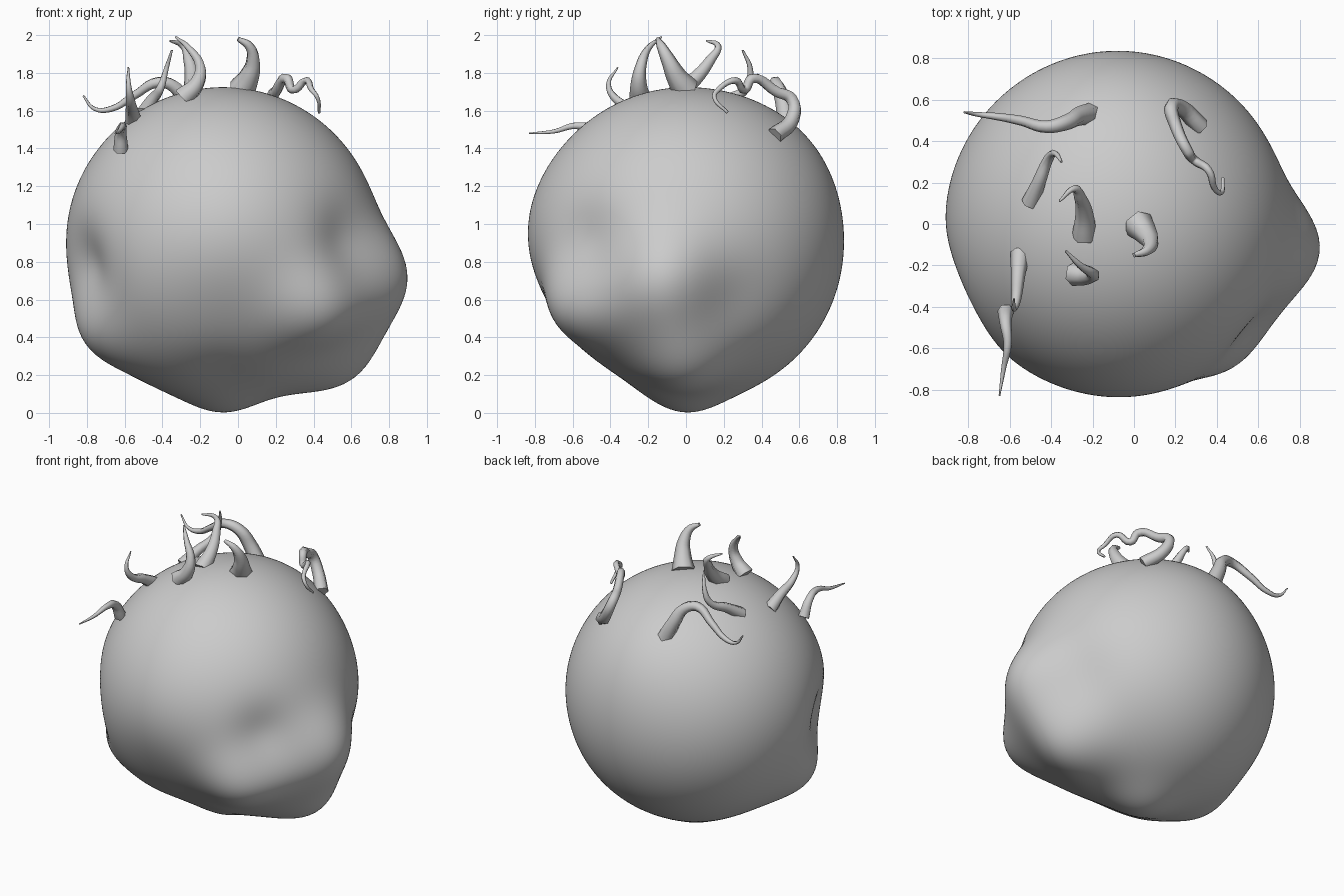
import bpy, bmesh, math
from mathutils import Vector

CENTRE = Vector((-0.08, 0, 0.89))
RADIUS = 0.833

# Lumps and dents on the body: (direction, height, angular width)
LUMPS = [
    ((0.97, -0.13, -0.19), 0.155, 0.29),   # right corner
    ((0.57, -0.69, -0.39), 0.115, 0.28),   # front right corner
    ((0.70, -0.02, -0.69), 0.15, 0.31),    # lower right corner
    ((0.80, -0.44, -0.36), 0.065, 0.27),   # fill between right and front corners
    ((0.86, -0.08, -0.46), 0.03, 0.22),    # fill between right and lower corners
    ((0.66, -0.54, 0.02), -0.045, 0.24),   # fold above the right side
    ((-0.78, -0.27, -0.55), 0.09, 0.30),   # left front lump
    ((0, 0, -1), 0.057, 0.25),             # bottom nub
    ((0.05, -0.83, 0.13), 0.015, 0.45),    # front belly
    ((0, 0.70, 0.60), 0.025, 0.5),         # back of the crown
    ((-0.80, -0.37, -0.14), -0.09, 0.27),  # dent over the left lump
    ((0.02, -0.80, -0.45), -0.045, 0.45),  # front dent
    ((0, -0.50, -0.85), -0.045, 0.32),     # underside dent
    ((0.78, 0.32, -0.28), -0.015, 0.25),   # flat behind the right corner
]


def make_body():
    bm = bmesh.new()
    bmesh.ops.create_icosphere(bm, subdivisions=6, radius=1)
    lumps = [(Vector(d).normalized(), h, w) for d, h, w in LUMPS]
    for v in bm.verts:
        n = v.co.normalized()
        r = RADIUS + sum(h * math.exp(-(n.angle(d) / w) ** 2) for d, h, w in lumps)
        v.co = CENTRE + n * r
    for f in bm.faces:
        f.smooth = True
    me = bpy.data.meshes.new("body")
    bm.to_mesh(me)
    bm.free()
    bpy.context.collection.objects.link(bpy.data.objects.new("body", me))


def make_tendril(name, base, tip, points):
    """Tapered tube through the points, with a flat cut root."""
    cu = bpy.data.curves.new(name, 'CURVE')
    cu.dimensions = '3D'
    cu.bevel_depth = 1.0
    cu.bevel_resolution = 1
    cu.resolution_u = 5
    cu.use_fill_caps = True
    sp = cu.splines.new('BEZIER')
    sp.bezier_points.add(len(points) - 1)
    last = len(points) - 1
    for i, (bp, p) in enumerate(zip(sp.bezier_points, points)):
        bp.co = p
        bp.handle_left_type = bp.handle_right_type = 'AUTO'
        bp.radius = base + (tip - base) * (i / last) ** 0.85
    ob = bpy.data.objects.new(name, cu)
    bpy.context.collection.objects.link(ob)
    bpy.ops.object.select_all(action='DESELECT')
    ob.select_set(True)
    bpy.context.view_layer.objects.active = ob
    bpy.ops.object.convert(target='MESH')
    bpy.ops.object.shade_smooth_by_angle(angle=math.radians(65))


make_body()

# Tendrils on the crown
make_tendril("tendril_front_left", 0.048, 0.004,
             [(-.55, -.14, 1.53), (-.56, -.25, 1.60), (-.57, -.37, 1.66), (-.58, -.41, 1.74), (-.58, -.36, 1.83)])
make_tendril("tendril_far_front", 0.04, 0.004,
             [(-.62, -.42, 1.39), (-.62, -.48, 1.49), (-.61, -.58, 1.52), (-.63, -.70, 1.49), (-.65, -.83, 1.48)])
make_tendril("tendril_left", 0.045, 0.006,
             [(-.50, .10, 1.58), (-.46, .20, 1.65), (-.41, .32, 1.72), (-.38, .34, 1.82), (-.35, .30, 1.92)])
make_tendril("tendril_top_left", 0.06, 0.006,
             [(-.24, -.06, 1.68), (-.24, .05, 1.77), (-.26, .13, 1.87), (-.29, .17, 1.94), (-.36, .11, 1.97)])
make_tendril("tendril_top_front", 0.06, 0.006,
             [(-.29, -.24, 1.67), (-.22, -.25, 1.74), (-.20, -.24, 1.83), (-.26, -.20, 1.93), (-.33, -.13, 1.99)])
make_tendril("tendril_top", 0.075, 0.012,
             [(.02, .00, 1.71), (.06, -.05, 1.78), (.08, -.09, 1.86), (.06, -.13, 1.94), (0, -.15, 1.98)])
make_tendril("tendril_back_left", 0.055, 0.005,
             [(-.21, .53, 1.50), (-.27, .52, 1.62), (-.33, .49, 1.72), (-.42, .47, 1.75),
              (-.55, .50, 1.68), (-.67, .52, 1.61), (-.76, .53, 1.61), (-.82, .54, 1.68)])
make_tendril("tendril_back_right", 0.045, 0.008,
             [(.32, .47, 1.47), (.23, .56, 1.55), (.18, .56, 1.66), (.20, .48, 1.70), (.26, .35, 1.77),
              (.29, .31, 1.71), (.36, .26, 1.76), (.39, .17, 1.71), (.42, .15, 1.67), (.43, .22, 1.59)])
